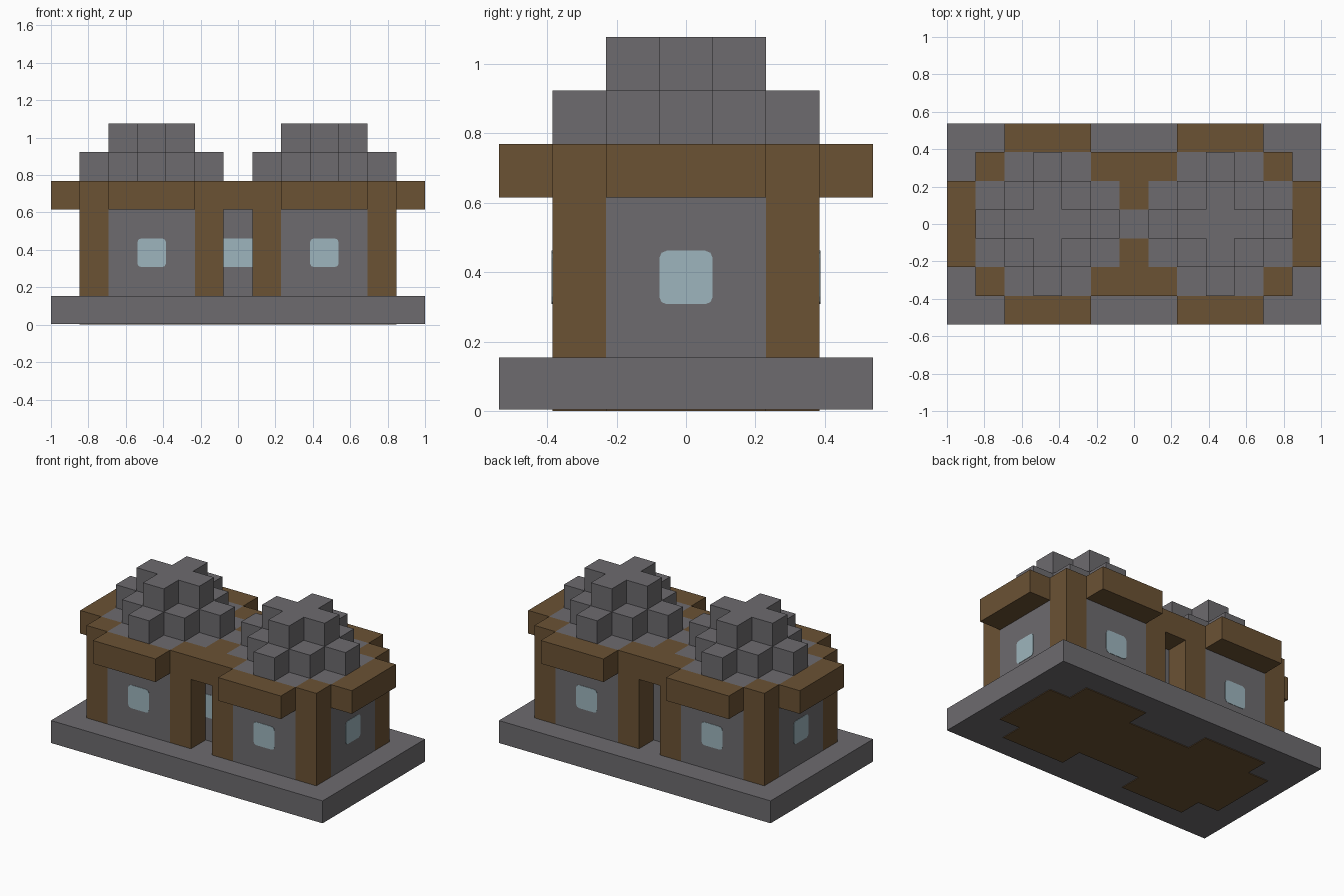
import bpy
import bmesh
from math import pi
from mathutils import Matrix

U = 2 / 13          # one block
THIN = 0.03         # plate thickness in blocks

cube = bpy.data.objects.get("Cube")
if cube:
    bpy.data.objects.remove(cube, do_unlink=True)


def material(name, rgb):
    m = bpy.data.materials.new(name)
    m.use_nodes = True
    m.diffuse_color = (*rgb, 1)
    m.node_tree.nodes["Principled BSDF"].inputs["Base Color"].default_value = (*rgb, 1)
    return m


STONE = material("grey stone", (0.153, 0.147, 0.158))
WOOD = material("brown wood", (0.147, 0.084, 0.034))
GLASS = material("pale blue glass", (0.337, 0.462, 0.509))


def prism(name, quarter, z0, z1, mat, at=(0, 0), turn=None):
    """Extrude an outline given by its +x +y quarter, in block units."""
    q = list(quarter)
    outline = (q + [(-x, y) for x, y in reversed(q)]
               + [(-x, -y) for x, y in q] + [(x, -y) for x, y in reversed(q)])
    bm = bmesh.new()
    face = bm.faces.new([bm.verts.new((x, y, z0)) for x, y in outline])
    top = bmesh.ops.extrude_face_region(bm, geom=[face])["geom"]
    bmesh.ops.translate(bm, vec=(0, 0, z1 - z0),
                        verts=[v for v in top if isinstance(v, bmesh.types.BMVert)])
    bmesh.ops.recalc_face_normals(bm, faces=bm.faces)
    place = turn if turn else Matrix.Translation((*at, 0))
    bm.transform(Matrix.Scale(U, 4) @ place)
    mesh = bpy.data.meshes.new(name)
    bm.to_mesh(mesh)
    bm.free()
    mesh.materials.append(mat)
    obj = bpy.data.objects.new(name, mesh)
    bpy.context.collection.objects.link(obj)
    return obj


def block(name, x, y, w, d, z0, z1, mat):
    return prism(name, [(w / 2, d / 2)], z0, z1, mat, (x, y))


def window(name, x, y, angle, quarter):
    """Thin upright pane facing -y, turned about z by angle."""
    turn = (Matrix.Translation((x, y, 2.5)) @ Matrix.Rotation(angle, 4, "Z")
            @ Matrix.Rotation(pi / 2, 4, "X"))
    prism(name, quarter, -THIN / 2, THIN / 2, GLASS, turn=turn)


HOUSE = [(2.5, 1.5), (1.5, 1.5), (1.5, 2.5)]
MOUND = [(2.5, .5), (1.5, .5), (1.5, 1.5), (.5, 1.5), (.5, 2.5)]
CROSS = [(1.5, .5), (.5, .5), (.5, 1.5)]
PANE = [(.5, .36), (.46, .46), (.36, .5)]

# Foundation slab with the floor showing underneath
block("foundation", 0, 0, 13, 7, THIN, 1, STONE)
block("floor_underside_passage", 0, 0, 1, 3, 0, THIN, WOOD)

for sx, side in ((1, "left"), (-1, "right")):
    # House bodies and stepped roofs
    prism(f"{side}_house_walls", HOUSE, 1, 5, STONE, (3 * sx, 0))
    prism(f"{side}_floor_underside", HOUSE, 0, THIN, WOOD, (3 * sx, 0))
    prism(f"{side}_roof_lower_step", MOUND, 5, 6, STONE, (3 * sx, 0))
    prism(f"{side}_roof_upper_step", CROSS, 6, 7, STONE, (3 * sx, 0))
    # Outer side eave and window
    block(f"{side}_side_eave", 6 * sx, 0, 1, 3, 4, 5, WOOD)
    window(f"{side}_side_window", 5.5 * sx, 0, sx * pi / 2, PANE)
    for sy, end in ((-1, "front"), (1, "back")):
        # Corner posts, eaves and windows
        for px, post in ((5, "outer"), (1, "inner")):
            block(f"{side}_{end}_{post}_post", px * sx, 2 * sy, 1, 1, 1, 5, WOOD)
        block(f"{side}_{end}_eave", 3 * sx, 3 * sy, 3, 1, 4, 5, WOOD)
        window(f"{side}_{end}_window", 3 * sx, 2.5 * sy, 0 if sy < 0 else pi, PANE)

# Middle passage with recessed doorways
block("passage_wall", 0, 0, 1, 3, 1, 4, STONE)
block("passage_roof", 0, 0, 1, 1, 4, 5, STONE)
for sy, end in ((-1, "front"), (1, "back")):
    block(f"{end}_lintel", 0, 1.5 * sy, 1, 2, 4, 5, WOOD)
window("doorway_window", 0, -1.5, 0, [(.5, .5)])
